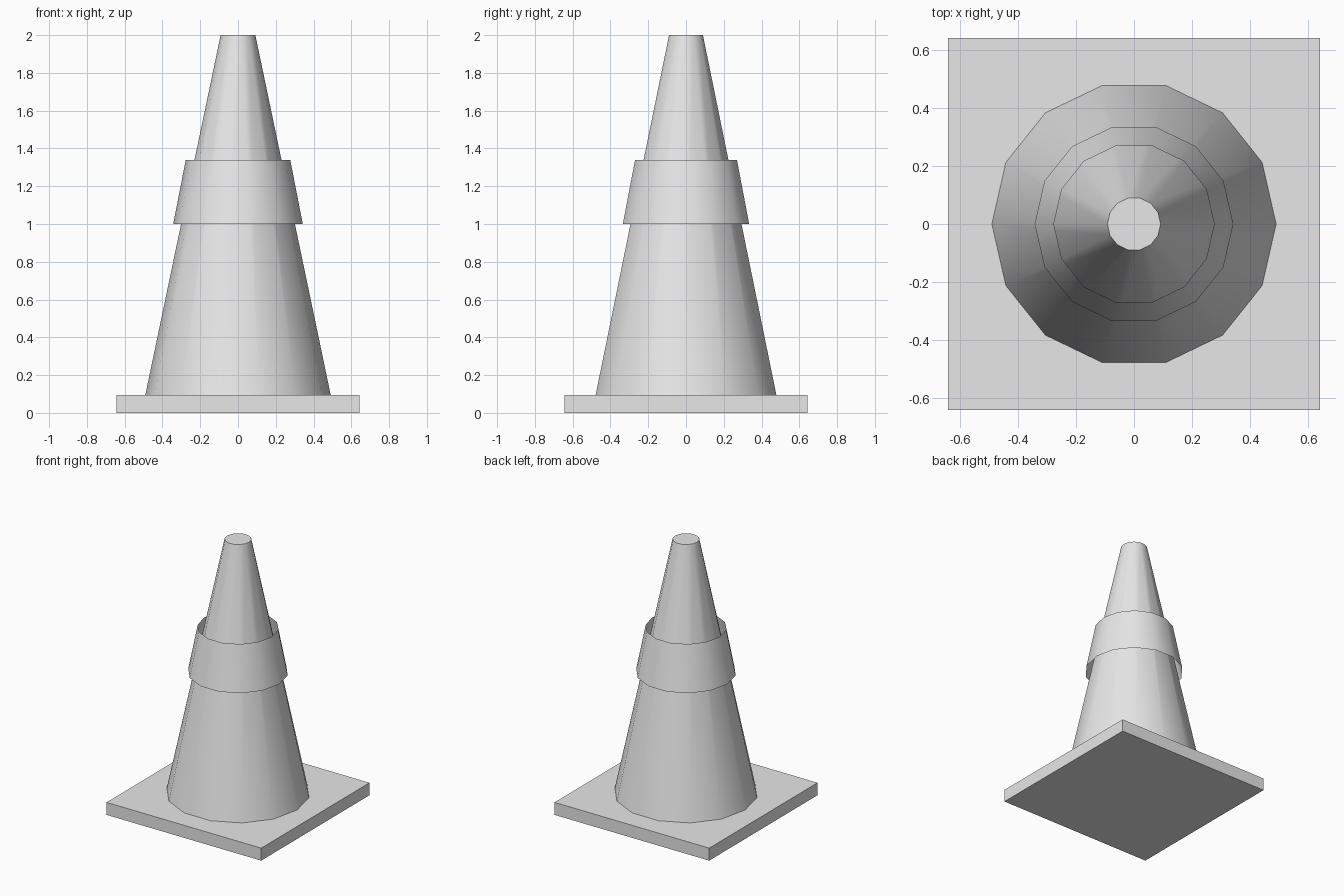
import bpy, bmesh, math

SIDES = 14

cube = bpy.data.objects.get("Cube")
if cube:
    bpy.data.objects.remove(cube, do_unlink=True)

# Single grey material
grey = bpy.data.materials.new("plain grey")
grey.use_nodes = True
colour = (0.8, 0.8, 0.8, 1.0)
grey.diffuse_color = colour
grey.node_tree.nodes["Principled BSDF"].inputs["Base Color"].default_value = colour


def finish(name, bm):
    """Turn a bmesh into a named, shaded object."""
    bm.normal_update()
    mesh = bpy.data.meshes.new(name)
    bm.to_mesh(mesh)
    bm.free()
    mesh.materials.append(grey)
    obj = bpy.data.objects.new(name, mesh)
    bpy.context.collection.objects.link(obj)
    return obj


def frustum(name, r_low, z_low, r_high, z_high, capped):
    """Tapered tube with a corner on the x axis, optionally closed."""
    bm = bmesh.new()
    rings = []
    for r, z in ((r_low, z_low), (r_high, z_high)):
        angles = [math.tau * i / SIDES for i in range(SIDES)]
        rings.append([bm.verts.new((r * math.cos(a), r * math.sin(a), z)) for a in angles])
    low, high = rings
    for i in range(SIDES):
        j = (i + 1) % SIDES
        bm.faces.new((low[i], low[j], high[j], high[i]))
    if capped:
        bm.faces.new(high)
        bm.faces.new(low[::-1])
    obj = finish(name, bm)
    bpy.ops.object.select_all(action="DESELECT")
    obj.select_set(True)
    bpy.context.view_layer.objects.active = obj
    bpy.ops.object.shade_smooth_by_angle(angle=math.radians(30))
    return obj


# Square base plate
bm = bmesh.new()
bmesh.ops.create_cube(bm, size=1)
bmesh.ops.scale(bm, verts=bm.verts, vec=(1.286, 1.286, 0.094))
bmesh.ops.translate(bm, verts=bm.verts, vec=(0, 0, 0.047))
finish("base_plate", bm)

# Tapered body and the thin open sleeve around it
frustum("cone_body", 0.491, 0.094, 0.092, 2.0, True)
frustum("sleeve_band", 0.343, 1.0, 0.277, 1.338, False)
